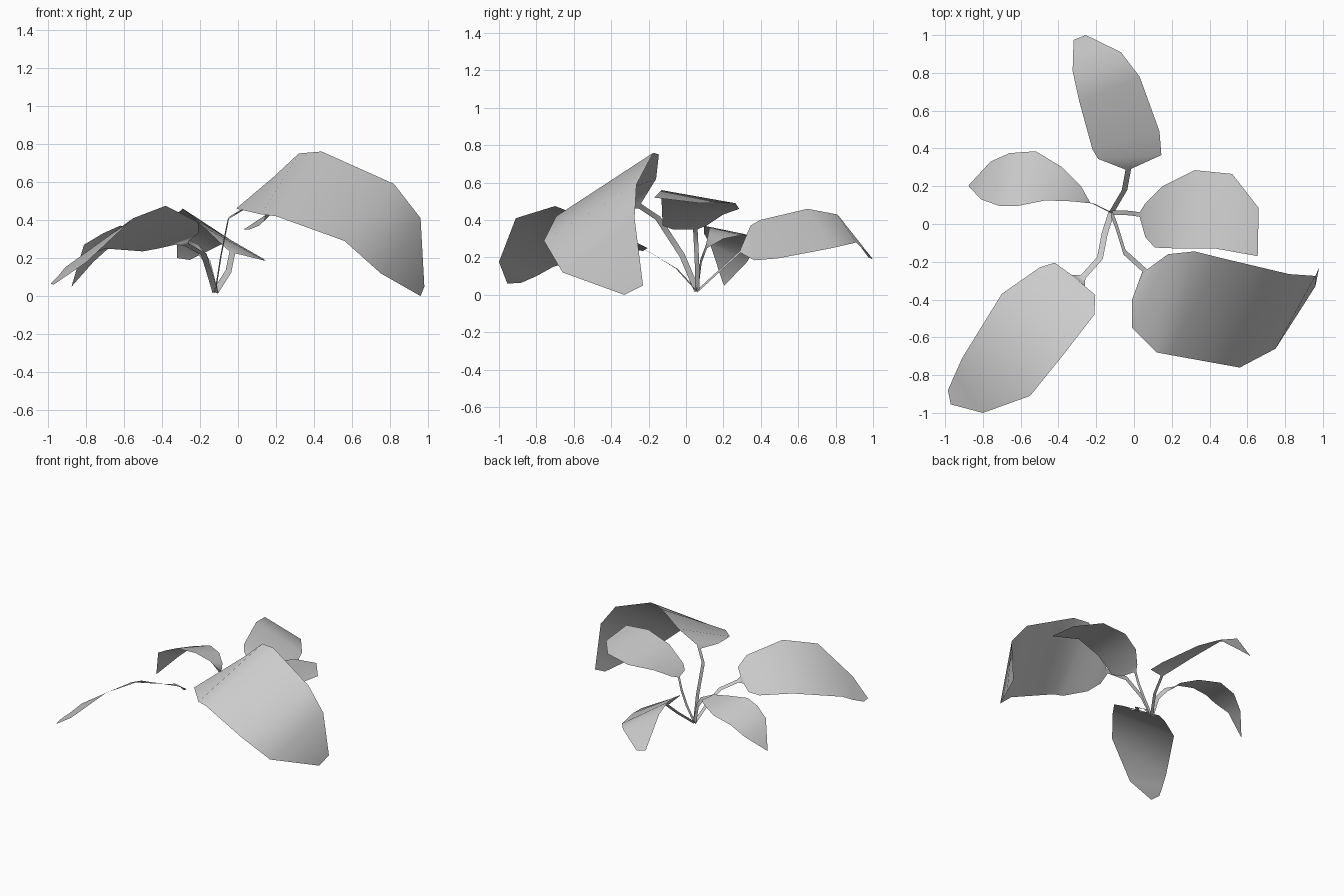
import bpy
import bmesh
from mathutils import Vector

default_cube = bpy.data.objects.get("Cube")
if default_cube:
    bpy.data.objects.remove(default_cube, do_unlink=True)

# One plain grey for the whole plant
leaf_grey = bpy.data.materials.new("leaf_grey")
leaf_grey.use_nodes = True
colour = (0.6, 0.6, 0.6, 1)
leaf_grey.diffuse_color = colour
shader = leaf_grey.node_tree.nodes["Principled BSDF"]
shader.inputs["Base Color"].default_value = colour
shader.inputs["Roughness"].default_value = 0.8

ROOT = Vector((-.12, .06, .02))


def loft_leaf(name, stem, side, left_edge, right_edge, half_width=.016):
    """Loft a thin ribbon stem that widens into a blade between two edge curves."""
    rows = []

    # Stem: a ribbon laid across the stem path, starting at the shared root
    path = [ROOT] + [Vector(point) for point in stem]
    for index, point in enumerate(path):
        before = path[max(index - 1, 0)]
        after = path[min(index + 1, len(path) - 1)]
        direction = (after - before).normalized()
        across = Vector(side)
        across -= direction * across.dot(direction)
        across = across.normalized() * half_width
        rows.append((point + across, point - across))

    # Blade: pair the matching points of the left and right edges
    for left_point, right_point in zip(left_edge, right_edge):
        rows.append((Vector(left_point), Vector(right_point)))

    # Skin neighbouring rows with quads
    mesh_builder = bmesh.new()
    verts = [[mesh_builder.verts.new(point) for point in row] for row in rows]
    for (left_a, right_a), (left_b, right_b) in zip(verts, verts[1:]):
        mesh_builder.faces.new((left_a, right_a, right_b, left_b))
    mesh = bpy.data.meshes.new(name)
    mesh_builder.to_mesh(mesh)
    mesh_builder.free()
    mesh.materials.append(leaf_grey)
    for polygon in mesh.polygons:
        polygon.use_smooth = True

    leaf = bpy.data.objects.new(name, mesh)
    bpy.context.collection.objects.link(leaf)
    return leaf


# Large drooping leaf at the front left
loft_leaf(
    "large_front_left_leaf",
    stem=[(-.09, -.02, .21), (-.05, -.15, .41), (.05, -.24, .47)],
    side=(.3, .8, .5),
    left_edge=[(.07, -.24, .49), (.18, -.16, .62), (.32, -.145, .75),
               (.44, -.175, .76), (.82, -.265, .59), (.96, -.275, .41),
               (.98, -.23, .05)],
    right_edge=[(-.01, -.4, .46), (-.01, -.55, .46), (.12, -.68, .43),
                (.2, -.695, .42), (.56, -.76, .29), (.75, -.66, .12),
                (.96, -.33, 0)],
)

# Long leaf at the front right
loft_leaf(
    "long_front_right_leaf",
    stem=[(-.155, -.05, .14), (-.18, -.18, .22), (-.27, -.28, .27)],
    side=(-1, 1, -.6),
    left_edge=[(-.33, -.27, .27), (-.42, -.205, .25), (-.5, -.23, .235),
               (-.7, -.37, .25), (-.91, -.71, .15), (-.95, -.8, .1),
               (-.985, -.88, .065)],
    right_edge=[(-.26, -.33, .29), (-.205, -.375, .33), (-.21, -.48, .39),
                (-.38, -.7, .475), (-.55, -.91, .41), (-.8, -1, .176),
                (-.97, -.955, .06)],
)

# Small arched leaf at the back right
loft_leaf(
    "small_back_right_leaf",
    stem=[(-.16, .08, .18), (-.22, .11, .26)],
    side=(1, -.3, .3),
    left_edge=[(-.33, .12, .33), (-.47, .125, .36), (-.62, .095, .37),
               (-.71, .095, .33), (-.81, .13, .27), (-.87, .195, .07)],
    right_edge=[(-.28, .2, .3), (-.38, .3, .32), (-.52, .385, .31),
                (-.66, .375, .27), (-.76, .33, .18), (-.875, .205, .05)],
)

# Tilted leaf pointing straight back
loft_leaf(
    "back_leaf",
    stem=[(-.05, .18, .13), (-.03, .29, .23)],
    side=(-1, 0, .5),
    left_edge=[(-.19, .345, .37), (-.22, .395, .4), (-.29, .65, .46),
               (-.325, .81, .43), (-.32, .975, .2)],
    right_edge=[(.145, .365, .185), (.135, .49, .195), (.03, .78, .25),
                (-.07, .91, .28), (-.255, 1, .19)],
)

# Broad leaf at the left
loft_leaf(
    "broad_left_leaf",
    stem=[(-.05, .06, .14), (0, .055, .25), (.03, .05, .35)],
    side=(0, 1, 0),
    left_edge=[(.06, .11, .37), (.15, .2, .43), (.32, .285, .46),
               (.52, .265, .49), (.66, .085, .49)],
    right_edge=[(.06, -.07, .35), (.11, -.125, .37), (.24, -.13, .49),
                (.43, -.13, .56), (.655, -.17, .52)],
    half_width=.012,
)
